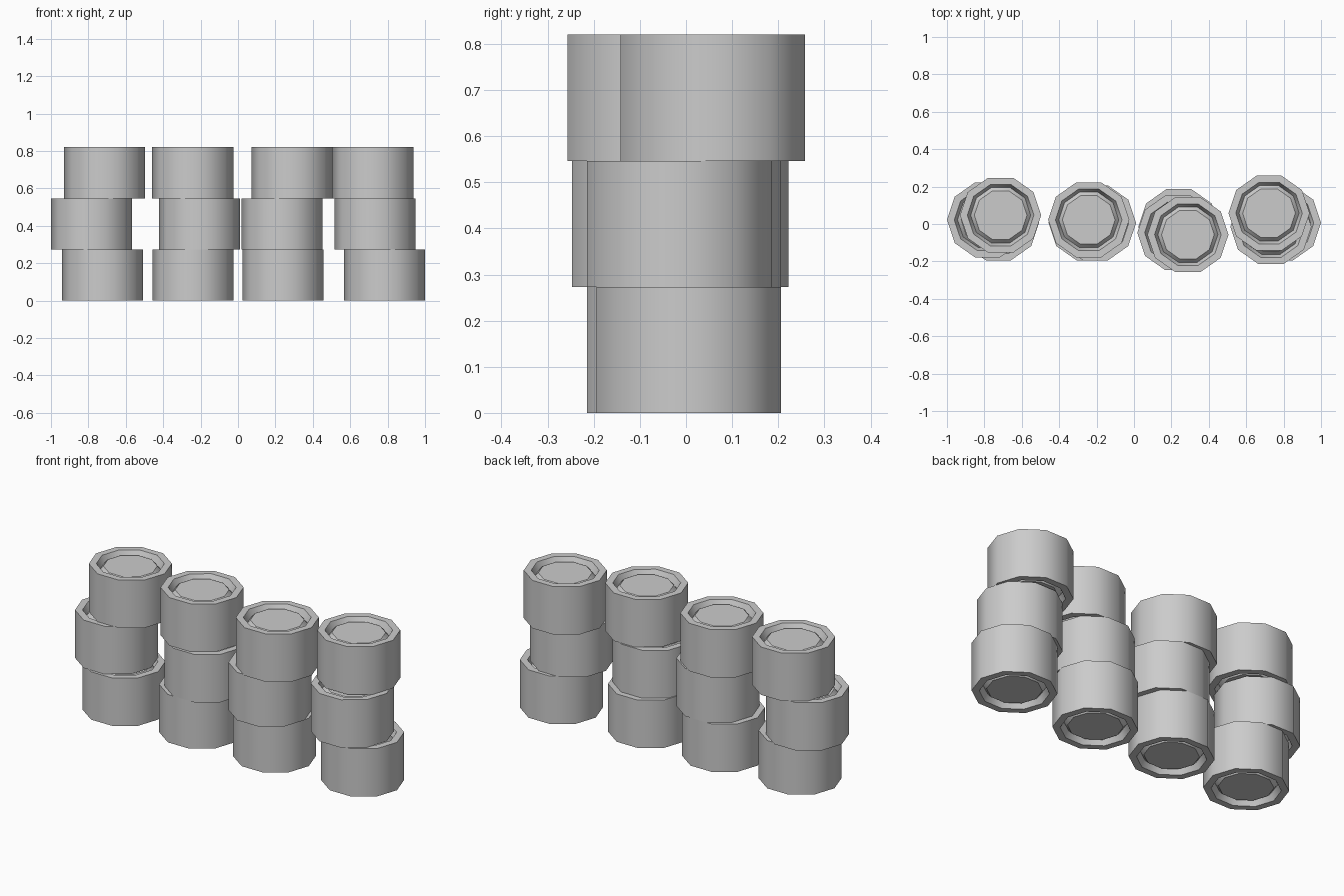
import bpy, bmesh, math

if "Cube" in bpy.data.objects:
    bpy.data.objects.remove(bpy.data.objects["Cube"])

R, H, SIDES = 0.217, 0.2733, 10
Y_SQUASH = 0.97

# drum lid profile: (radius factor, depth below rim), outside to inside
LID = [(1.0, 0.0), (0.82, 0.0), (0.74, 0.036), (0.65, 0.014)]

# drum centres (x, y) per level, left to right
LEVELS = {
    "bottom": [(-0.725, 0.006), (-0.24, 0.006), (0.24, -0.014), (0.783, 0.006)],
    "middle": [(-0.783, 0.022), (-0.206, 0.006), (0.235, -0.047), (0.732, -0.014)],
    "top": [(-0.713, 0.047), (-0.242, 0.022), (0.288, -0.057), (0.722, 0.058)],
}


def drum_mesh():
    bm = bmesh.new()
    profile = [(f, d) for f, d in reversed(LID)] + [(f, H - d) for f, d in LID]
    rings = []
    for f, z in profile:
        ring = []
        for i in range(SIDES):
            a = math.tau * i / SIDES
            ring.append(bm.verts.new((R * f * math.cos(a), R * f * math.sin(a) * Y_SQUASH, z)))
        rings.append(ring)
    for low, high in zip(rings, rings[1:]):
        for i in range(SIDES):
            j = (i + 1) % SIDES
            bm.faces.new((low[i], low[j], high[j], high[i]))
    # lid and base discs
    bm.faces.new(rings[0])
    bm.faces.new(rings[-1])
    bmesh.ops.recalc_face_normals(bm, faces=bm.faces)
    # smooth round side, crisp rims and lids
    for face in bm.faces:
        face.smooth = True
    for edge in bm.edges:
        edge.smooth = edge.calc_face_angle(0) < math.radians(38)
    mesh = bpy.data.meshes.new("drum")
    bm.to_mesh(mesh)
    bm.free()
    return mesh


# stacked drums
drum = drum_mesh()
for level, (name, centres) in enumerate(LEVELS.items()):
    for n, (x, y) in enumerate(centres, 1):
        ob = bpy.data.objects.new(f"{name}_drum_{n}", drum)
        ob.location = (x, y, level * H)
        bpy.context.collection.objects.link(ob)
